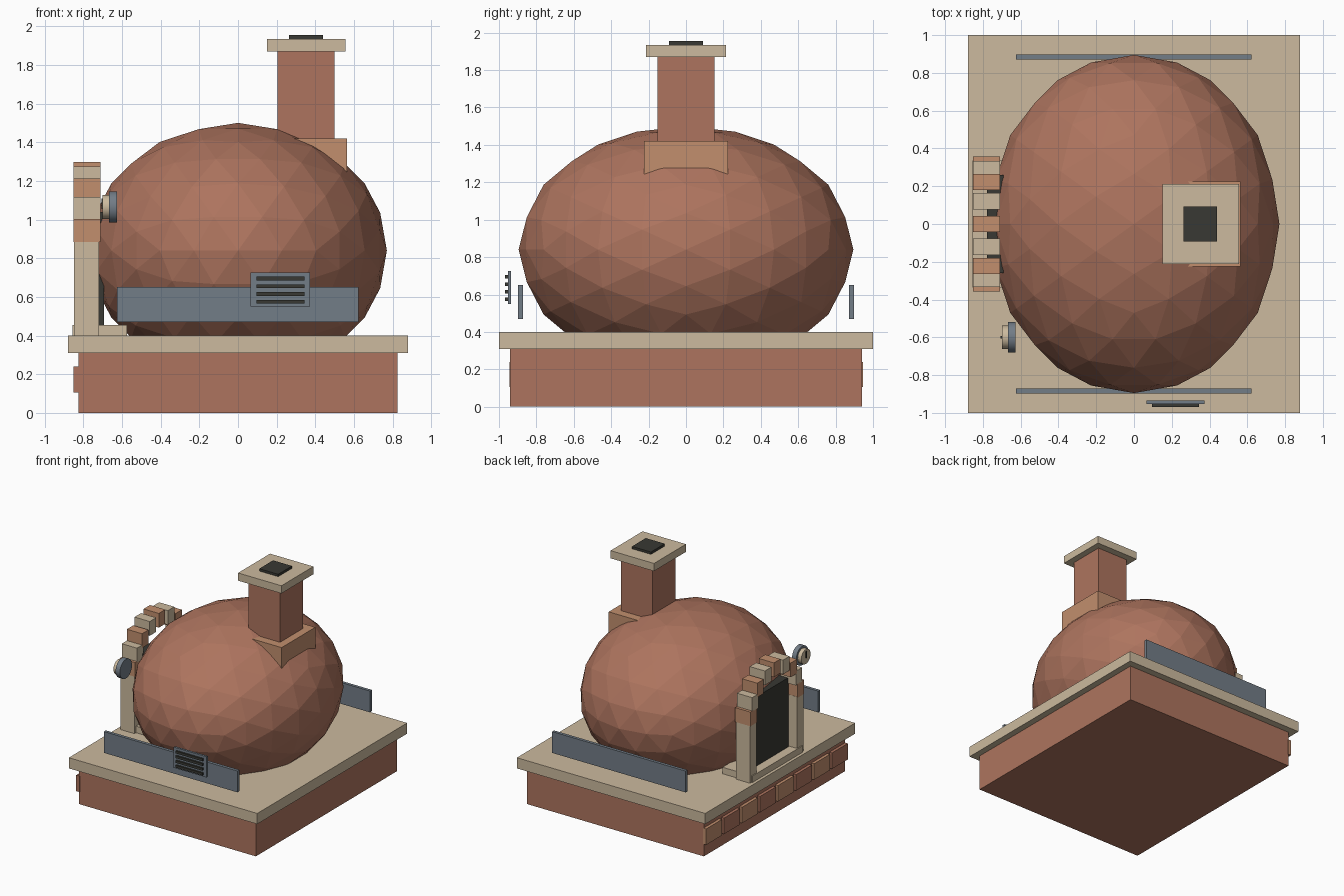
import bpy, bmesh, math
from mathutils import Matrix

if "Cube" in bpy.data.objects:
    bpy.data.objects.remove(bpy.data.objects["Cube"], do_unlink=True)


def material(name, srgb):
    lin = [((c + 0.055) / 1.055) ** 2.4 for c in srgb] + [1.0]
    m = bpy.data.materials.new(name)
    m.use_nodes = True
    m.diffuse_color = lin
    m.node_tree.nodes["Principled BSDF"].inputs["Base Color"].default_value = lin
    return m


brick = material("brick red", (0.68, 0.455, 0.37))
stone = material("pale stone", (0.80, 0.73, 0.62))
clay = material("orange clay", (0.76, 0.56, 0.43))
steel = material("slate steel", (0.45, 0.49, 0.53))
soot = material("soot black", (0.22, 0.22, 0.20))


def finish(name, bm, mat):
    me = bpy.data.meshes.new(name)
    bm.to_mesh(me)
    bm.free()
    me.materials.append(mat)
    ob = bpy.data.objects.new(name, me)
    bpy.context.collection.objects.link(ob)
    return ob


def box(name, mat, xs, ys, zs):
    """Box from its (min, max) span on each axis."""
    bm = bmesh.new()
    spans = (xs, ys, zs)
    size = Matrix.Diagonal([b - a for a, b in spans] + [1])
    centre = Matrix.Translation([(a + b) / 2 for a, b in spans])
    bmesh.ops.create_cube(bm, size=1, matrix=centre @ size)
    return finish(name, bm, mat)


def disc(name, mat, x0, x1, y, z, r):
    """Round disc whose axis runs along x."""
    bm = bmesh.new()
    place = Matrix.Translation(((x0 + x1) / 2, y, z)) @ Matrix.Rotation(math.pi / 2, 4, 'Y')
    bmesh.ops.create_cone(bm, cap_ends=True, segments=32, radius1=r, radius2=r,
                          depth=x1 - x0, matrix=place)
    ob = finish(name, bm, mat)
    bpy.ops.object.select_all(action='DESELECT')
    ob.select_set(True)
    bpy.context.view_layer.objects.active = ob
    bpy.ops.object.shade_smooth_by_angle(angle=math.radians(40))


# Plinth and worktop
box("plinth", brick, (-0.825, 0.825), (-0.94, 0.94), (0, 0.31))
box("worktop", stone, (-0.88, 0.88), (-1, 1), (0.31, 0.40))

# Brick course along the mouth side of the plinth
for i in range(8):
    y = (i - 3.5) * 0.24
    box(f"plinth_brick_{i + 1}", clay if i % 2 else brick,
        (-0.85, -0.82), (y - 0.105, y + 0.105), (0.105, 0.24))

# Faceted dome, turned so an icosahedron edge lies across the top
bm = bmesh.new()
tilt = Matrix.Rotation(-math.atan(2) / 2, 4, 'Y')
turn = Matrix.Rotation(math.pi / 2, 4, 'Z')
shape = Matrix.Translation((0, 0, 0.84)) @ Matrix.Diagonal((0.77, 0.895, 0.66, 1))
bmesh.ops.create_icosphere(bm, subdivisions=3, radius=1, matrix=shape @ turn @ tilt)
finish("dome", bm, brick)

# Chimney
box("chimney_collar", clay, (0.14, 0.565), (-0.225, 0.225), (1.16, 1.42))
box("chimney_stack", brick, (0.205, 0.50), (-0.153, 0.153), (1.2, 1.87))
box("chimney_cap", stone, (0.15, 0.555), (-0.213, 0.213), (1.87, 1.935))
box("flue_opening", soot, (0.263, 0.44), (-0.092, 0.092), (1.93, 1.955))

# Oven mouth: sill, dark opening, posts and stepped arch
box("mouth_sill", stone, (-0.855, -0.575), (-0.335, 0.335), (0.40, 0.455))
box("mouth_opening", soot, (-0.777, -0.692), (-0.26, 0.26), (0.43, 1.04))
for side, s in (("left", -1), ("right", 1)):
    box(f"mouth_post_{side}", stone, (-0.847, -0.718),
        sorted((s * 0.27, s * 0.356)), (0.40, 0.89))
for i in range(9):
    a = math.pi * i / 8
    y, z = 0.315 * math.cos(a), 0.943 + 0.295 * math.sin(a)
    box(f"arch_block_{i + 1}", stone if i % 2 else clay,
        (-0.852, -0.71), (y - 0.043, y + 0.043), (z - 0.06, z + 0.06))

# Thermometer beside the mouth
disc("thermometer_case", steel, -0.667, -0.627, -0.6, 1.065, 0.081)
disc("thermometer_face", stone, -0.70, -0.667, -0.6, 1.065, 0.062)
box("thermometer_needle", soot, (-0.707, -0.70), (-0.606, -0.594), (1.055, 1.11))

# Long steel guards front and back
for name, s in (("front", -1), ("back", 1)):
    box(f"{name}_guard", steel, (-0.625, 0.622),
        sorted((s * 0.871, s * 0.897)), (0.47, 0.65))

# Slatted vent on the front
box("vent_plate", steel, (0.065, 0.373), (-0.953, -0.935), (0.55, 0.725))
for i in range(4):
    z = 0.575 + 0.04 * i
    box(f"vent_slat_{i + 1}", soot, (0.095, 0.345), (-0.968, -0.953), (z - 0.01, z + 0.01))
